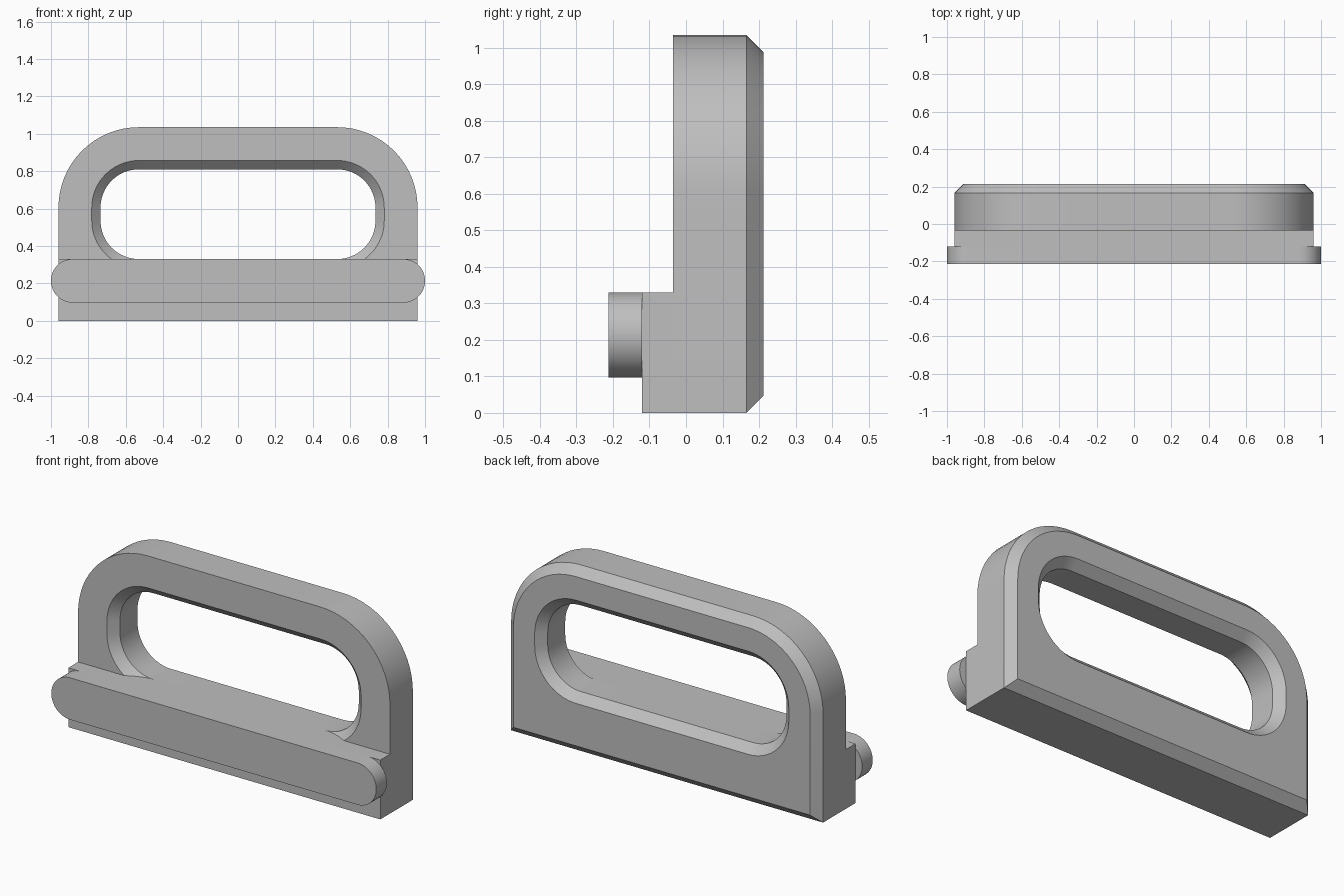
import bpy, bmesh, math

if "Cube" in bpy.data.objects:
    bpy.data.objects.remove(bpy.data.objects["Cube"], do_unlink=True)

grey = bpy.data.materials.new("light grey")
grey.use_nodes = True
colour = (0.52, 0.52, 0.52, 1)
grey.diffuse_color = colour
grey.node_tree.nodes["Principled BSDF"].inputs["Base Color"].default_value = colour

CHAMFER = 0.047
FRONT, BACK = -0.035, 0.213
HALF = 0.96


def rounded(half, low, high, r_top, r_bottom, steps=16):
    """Outline in x and z, counter-clockwise from the right top corner."""
    points = []
    corners = [(1, high, r_top), (-1, high, r_top), (-1, low, r_bottom), (1, low, r_bottom)]
    for quarter, (side, z, r) in enumerate(corners):
        cx, cz = side * (half - r), z + (-r if z == high else r)
        count = steps if r else 0
        for i in range(count + 1):
            a = (quarter + i / max(count, 1)) * math.pi / 2
            points.append((cx + r * math.cos(a), cz + r * math.sin(a)))
    return points


def loft(bm, sections):
    """Skin equal outlines placed at depths; return the first and last rings."""
    rings = [[bm.verts.new((x, y, z)) for x, z in pts] for y, pts in sections]
    for a, b in zip(rings, rings[1:]):
        for i in range(len(a)):
            j = (i + 1) % len(a)
            bm.faces.new((a[i], a[j], b[j], b[i]))
    return rings[0], rings[-1]


def cap(bm, *rings):
    """Fill a flat end, leaving inner rings open."""
    edges = [bm.edges.get((r[i - 1], r[i])) for r in rings for i in range(len(r))]
    bmesh.ops.triangle_fill(bm, edges=edges, use_beauty=True)


def finish(bm, name):
    bmesh.ops.recalc_face_normals(bm, faces=bm.faces)
    mesh = bpy.data.meshes.new(name)
    bm.to_mesh(mesh)
    bm.free()
    mesh.materials.append(grey)
    obj = bpy.data.objects.new(name, mesh)
    bpy.context.collection.objects.link(obj)
    bpy.ops.object.select_all(action="DESELECT")
    obj.select_set(True)
    bpy.context.view_layer.objects.active = obj
    bpy.ops.object.shade_smooth_by_angle(angle=math.radians(30))


def outer(inset):
    return rounded(HALF - inset, inset, 1.035 - inset, 0.43 - inset, 0)


def opening(grow):
    r = 0.205 + grow
    return rounded(0.735 + grow, 0.33 - grow, 0.81 + grow, r, r)


# Arched handle plate with a bevelled back rim and a bevelled opening
bm = bmesh.new()
rim = loft(bm, [(FRONT, outer(0)), (BACK - CHAMFER, outer(0)), (BACK, outer(CHAMFER))])
hole = loft(bm, [(FRONT, opening(CHAMFER)), (FRONT + CHAMFER, opening(0)),
                 (BACK - CHAMFER, opening(0)), (BACK, opening(CHAMFER))])
cap(bm, rim[0], hole[0])
cap(bm, rim[1], hole[1])
finish(bm, "handle_plate")


def slab(name, y0, y1, outline):
    bm = bmesh.new()
    ends = loft(bm, [(y0, outline), (y1, outline)])
    for ring in ends:
        bm.faces.new(ring)
    finish(bm, name)


# Ledge across the lower front, flush with the floor of the opening
slab("base_ledge", -0.12, FRONT + CHAMFER, rounded(HALF, 0, 0.33, 0, 0))

# Round-ended bar on the front of the ledge
slab("front_bar", -0.213, -0.12, rounded(1, 0.097, 0.33, 0.116, 0.116))
